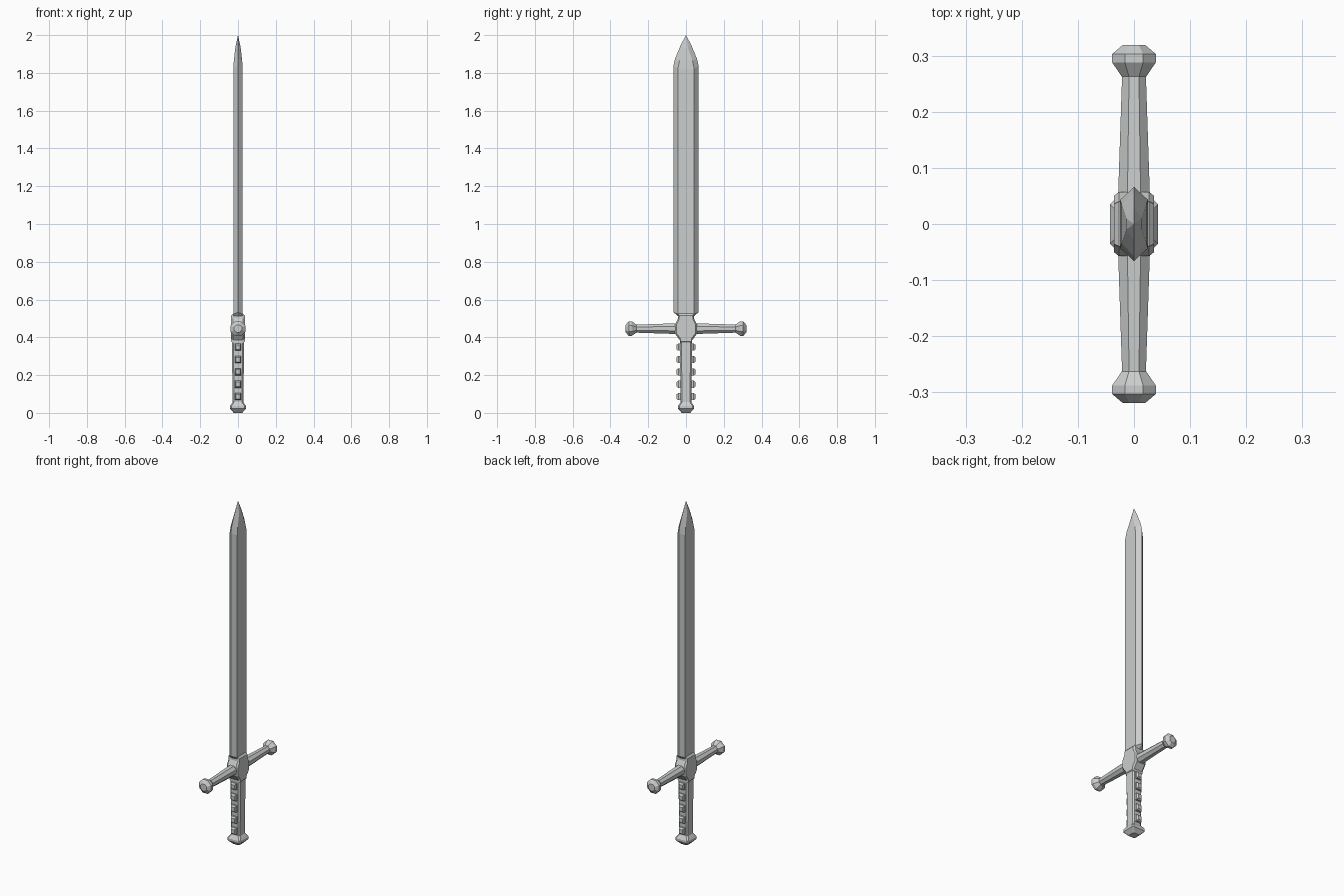
import bpy, bmesh, math

if "Cube" in bpy.data.objects:
    bpy.data.objects.remove(bpy.data.objects["Cube"])

steel = bpy.data.materials.new("grey steel")
steel.diffuse_color = (0.60, 0.62, 0.61, 1)
steel.use_nodes = True
steel.node_tree.nodes["Principled BSDF"].inputs["Base Color"].default_value = steel.diffuse_color


def loft(name, rings):
    """Skin a list of equal-length point rings and cap both ends."""
    bm = bmesh.new()
    rows = [[bm.verts.new(p) for p in ring] for ring in rings]
    n = len(rows[0])
    for a, b in zip(rows, rows[1:]):
        for i in range(n):
            j = (i + 1) % n
            bm.faces.new((a[i], a[j], b[j], b[i]))
    bm.faces.new(rows[0][::-1])
    bm.faces.new(rows[-1])
    bmesh.ops.remove_doubles(bm, verts=bm.verts, dist=0.0002)
    bmesh.ops.recalc_face_normals(bm, faces=bm.faces)
    me = bpy.data.meshes.new(name)
    bm.to_mesh(me)
    bm.free()
    me.materials.append(steel)
    ob = bpy.data.objects.new(name, me)
    bpy.context.collection.objects.link(ob)
    return ob


def blade_ring(z, edge, flat, thick, flat_z=None):
    fz = z if flat_z is None else flat_z
    return [(0, edge, z), (-thick, flat, fz), (-thick, -flat, fz),
            (0, -edge, z), (thick, -flat, fz), (thick, flat, fz)]


def box_ring(z, hx, hy, c):
    return [(hx, hy - c, z), (hx - c, hy, z), (c - hx, hy, z), (-hx, hy - c, z),
            (-hx, c - hy, z), (c - hx, -hy, z), (hx - c, -hy, z), (hx, c - hy, z)]


def bar_ring(y, r, zc=0.446):
    angles = [math.radians(22.5 + 45 * i) for i in range(8)]
    k = r / math.cos(math.radians(22.5))
    return [(k * math.cos(a), y, zc + k * math.sin(a)) for a in angles]


# Blade: six-sided section with bevelled edges and a pointed tip
loft("blade", [
    blade_ring(0.46, 0.040, 0.036, 0.025),
    blade_ring(0.512, 0.042, 0.040, 0.025),
    blade_ring(0.533, 0.066, 0.043, 0.025, 0.522),
    blade_ring(1.84, 0.066, 0.043, 0.025, 1.82),
    blade_ring(1.875, 0.058, 0.034, 0.022, 1.865),
    blade_ring(1.945, 0.029, 0.010, 0.014, 1.935),
    blade_ring(2.0, 0.0004, 0.0003, 0.0003),
])

# Centre block: chamfered plate between blade, guard and grip
outline = [(0.040, 0.525), (0.042, 0.50), (0.057, 0.472), (0.057, 0.418),
           (0.033, 0.385), (0.033, 0.370)]
outline += [(-y, z) for y, z in reversed(outline)]


def block_ring(x, s):
    return [(x, y * s, 0.446 + (z - 0.446) * s) for y, z in outline]


loft("centre_block", [block_ring(-0.036, 0.88), block_ring(-0.027, 1),
                      block_ring(0.027, 1), block_ring(0.036, 0.88)])

# Cross guard: tapered octagonal arm with a knob on each side
for side, label in ((1, "back"), (-1, "front")):
    loft("guard_arm_" + label, [bar_ring(side * 0.03, 0.029),
                                bar_ring(side * 0.27, 0.021)])
    loft("guard_knob_" + label, [
        bar_ring(side * 0.263, 0.022), bar_ring(side * 0.288, 0.039),
        bar_ring(side * 0.303, 0.039), bar_ring(side * 0.319, 0.020)])

# Grip: chamfered square bar
loft("grip", [box_ring(0.045, 0.029, 0.029, 0.008),
              box_ring(0.385, 0.032, 0.032, 0.008)])

# Grip studs: five on each edge
for side, label in ((1, "back"), (-1, "front")):
    for i in range(5):
        z = 0.086 + 0.0655 * i
        rings = []
        for y, h in ((0.025, 0.019), (0.041, 0.019), (0.050, 0.012)):
            rings.append([(sx * h * 0.9, side * y, z + sz * h)
                          for sx, sz in ((1, 1), (-1, 1), (-1, -1), (1, -1))])
        loft(f"stud_{label}_{i + 1}", rings)

# Pommel: flared square cap
loft("pommel", [
    box_ring(0.0, 0.022, 0.022, 0.006),
    box_ring(0.022, 0.043, 0.043, 0.008),
    box_ring(0.036, 0.043, 0.043, 0.008),
    box_ring(0.057, 0.029, 0.029, 0.008),
])
